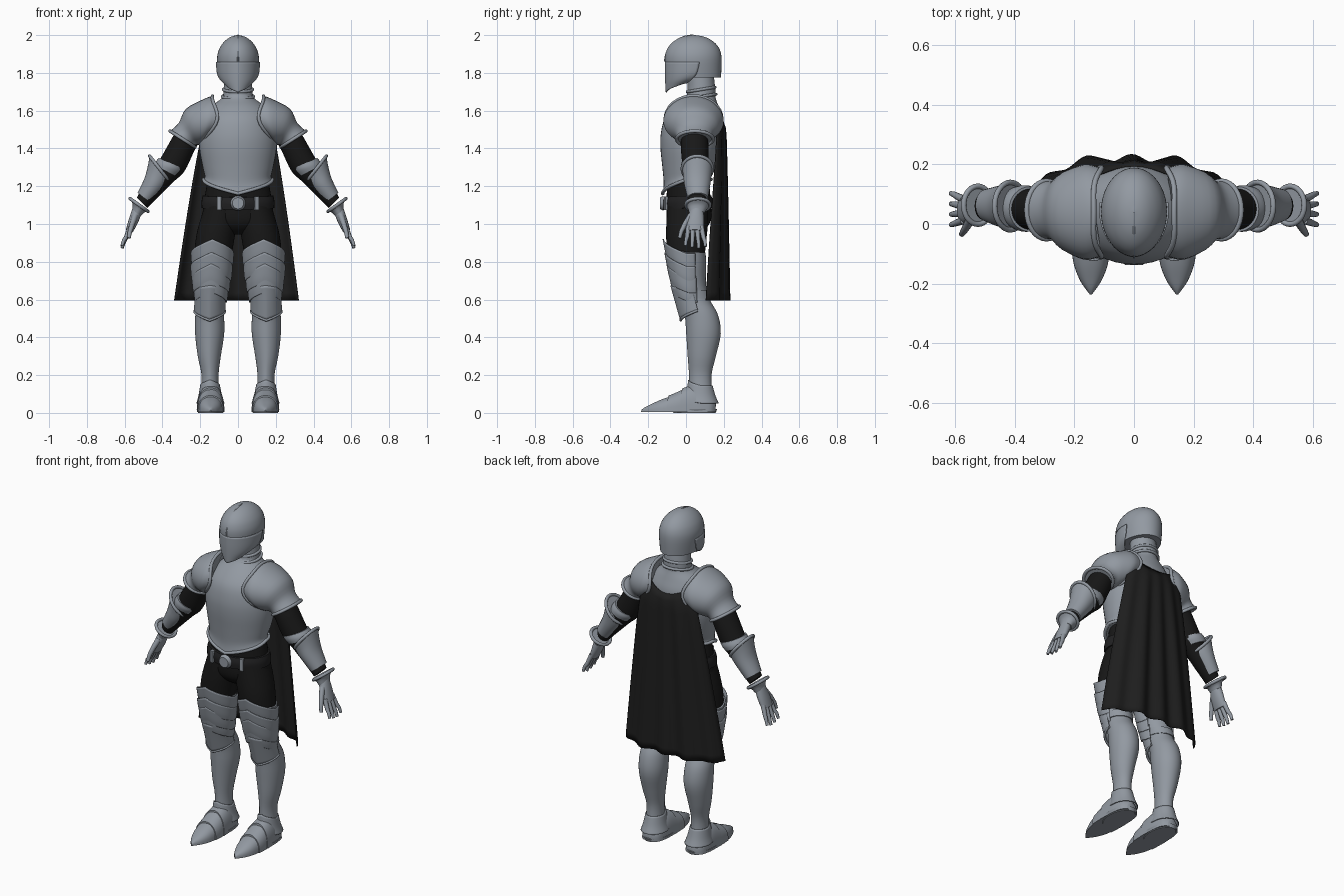
import bpy, bmesh
from math import sin, cos, pi, radians
from mathutils import Vector, Matrix

cube = bpy.data.objects.get("Cube")
if cube:
    bpy.data.objects.remove(cube, do_unlink=True)


def material(name, col, rough):
    m = bpy.data.materials.new(name)
    m.use_nodes = True
    m.diffuse_color = (*col, 1)
    b = next(n for n in m.node_tree.nodes if n.type == 'BSDF_PRINCIPLED')
    b.inputs["Base Color"].default_value = (*col, 1)
    b.inputs["Roughness"].default_value = rough
    return m


STEEL = material("steel", (0.29, 0.32, 0.36), 0.5)
CLOTH = material("black cloth", (0.009, 0.009, 0.009), 0.9)
CAPE = material("cape cloth", (0.013, 0.013, 0.013), 0.9)
LEATHER = material("dark leather", (0.015, 0.015, 0.016), 0.7)


def finish(name, mesh, mat, mirror=False, thick=0):
    mesh.materials.clear()
    mesh.materials.append(mat)
    ob = bpy.data.objects.new(name, mesh)
    bpy.context.scene.collection.objects.link(ob)
    bpy.ops.object.select_all(action='DESELECT')
    ob.select_set(True)
    bpy.context.view_layer.objects.active = ob
    bpy.ops.object.shade_smooth_by_angle(angle=radians(45))
    if thick:
        s = ob.modifiers.new("thickness", 'SOLIDIFY')
        s.thickness, s.offset = thick, 0
    if mirror:
        ob.modifiers.new("mirror", 'MIRROR')
    return ob


def loft(name, rings, mat, closed=True, cap=True, **kw):
    """Skin a list of point rings."""
    bm = bmesh.new()
    vs = [[bm.verts.new(p) for p in r] for r in rings]
    n = len(vs[0])
    for a, b in zip(vs, vs[1:]):
        for i in range(n if closed else n - 1):
            j = (i + 1) % n
            bm.faces.new((a[i], a[j], b[j], b[i]))
    if closed and cap:
        bm.faces.new(vs[0])
        bm.faces.new(vs[-1])
    bmesh.ops.recalc_face_normals(bm, faces=bm.faces)
    me = bpy.data.meshes.new(name)
    bm.to_mesh(me)
    bm.free()
    return finish(name, me, mat, **kw)


def tube(name, pts, radius, mat, cyclic=False, taper=1.0, mirror=False):
    """Round bar along a path, turned into a mesh."""
    cu = bpy.data.curves.new(name, 'CURVE')
    cu.dimensions, cu.bevel_depth, cu.bevel_resolution = '3D', radius, 4
    cu.use_fill_caps = True
    sp = cu.splines.new('POLY')
    sp.points.add(len(pts) - 1)
    for i, p in enumerate(pts):
        sp.points[i].co = (*p, 1)
        sp.points[i].radius = 1 + (taper - 1) * i / (len(pts) - 1)
    sp.use_cyclic_u = cyclic
    tmp = bpy.data.objects.new("tmp", cu)
    bpy.context.scene.collection.objects.link(tmp)
    dg = bpy.context.evaluated_depsgraph_get()
    me = bpy.data.meshes.new_from_object(tmp.evaluated_get(dg))
    me.name = name
    bpy.data.objects.remove(tmp, do_unlink=True)
    return finish(name, me, mat, mirror)


def smooth(rows, k=4):
    """Catmull-Rom refinement of profile rows."""
    out = []
    for i in range(len(rows) - 1):
        p0, p1, p2 = rows[max(i - 1, 0)], rows[i], rows[i + 1]
        p3 = rows[min(i + 2, len(rows) - 1)]
        for t in (j / k for j in range(k)):
            out.append(tuple(b + .5 * t * (c - a + t * (2 * a - 5 * b + 4 * c - d + t * (3 * (b - c) + d - a)))
                             for a, b, c, d in zip(p0, p1, p2, p3)))
    return out + [rows[-1]]


def angles(arc, n):
    if arc >= pi:
        return [-pi + 2 * pi * i / n for i in range(n)]
    return [-arc + 2 * arc * i / n for i in range(n + 1)]


def upright(name, rows, mat, arc=pi, keel=0, rim=0, n=40, **kw):
    """Rows: z, centre x, centre y, half width, half depth, chevron height at the front."""
    rings = []
    for z, cx, cy, rx, ry, vee in smooth(rows):
        ring = []
        for a in angles(arc, n):
            tri = max(0, 1 - abs(a) / (pi / 2))
            ring.append(Vector((cx + rx * sin(a), cy - ry * cos(a) - keel * tri ** 2, z + vee * tri)))
        rings.append(ring)
    if rim:
        tube(name + "_rim", rings[-1], rim, mat, arc >= pi, mirror=kw.get("mirror", False))
    return loft(name, rings, mat, arc >= pi, **kw)


def limb(name, rows, mat, rims=(), bow=0, n=32):
    """Rows: outer x, outer z, inner x, inner z, centre y, half depth; bow pulls the first ring inwards."""
    fine = smooth(rows)
    rings = []
    for k, (xo, zo, xi, zi, cy, ry) in enumerate(fine):
        pull = bow * (1 - k / (len(fine) - 1)) ** 3
        rings.append([Vector(((xo + xi) / 2 + (xo - xi) / 2 * cos(a) - pull * sin(a) ** 4, cy + ry * sin(a),
                              (zo + zi) / 2 + (zo - zi) / 2 * cos(a))) for a in angles(pi, n)])
    for i in rims:
        tube(name + "_rim", rings[i], .009, mat, True, mirror=True)
    return loft(name, rings, mat, mirror=True)


# Helmet
upright("helmet", [(1.775, 0, .045, .102, .14, 0), (1.87, 0, .042, .111, .147, 0), (1.92, 0, .042, .102, .138, 0),
                   (1.955, 0, .042, .082, .115, 0), (1.98, 0, .042, .056, .081, 0),
                   (1.994, 0, .042, .03, .044, 0), (2.0, 0, .042, .003, .004, 0)], STEEL, keel=.006)
upright("visor", [(1.858, 0, .046, .114, .145, 0), (1.80, 0, .034, .109, .133, 0),
                  (1.768, 0, .012, .094, .109, -.022), (1.745, 0, -.012, .066, .082, -.048)],
        STEEL, arc=1.75, keel=.01, thick=.006)
tube("crest", [(0, .042 - .151 * cos(a) - .003, 1.86 + .139 * sin(a)) for a in angles(pi / 4, 16)
               for a in [a + pi / 4]], .004, STEEL)

# Neck and gorget
upright("neck", [(1.60, 0, .075, .09, .085, 0), (1.66, 0, .078, .08, .078, 0), (1.715, 0, .082, .076, .073, 0),
                 (1.80, 0, .075, .07, .07, 0)], STEEL)
for z, r in ((1.712, .077), (1.675, .083)):
    tube("collar_ring", [(r * sin(a), .08 - r * .95 * cos(a), z - .012 * cos(a)) for a in angles(pi, 40)],
         .008, STEEL, True)

# Breastplate and backplate
upright("breastplate", [(1.70, 0, .08, .07, .068, 0), (1.665, 0, .075, .087, .082, 0), (1.62, 0, .055, .145, .118, 0),
                        (1.56, 0, .04, .188, .152, 0), (1.48, 0, .03, .205, .163, 0), (1.40, 0, .025, .205, .16, 0),
                        (1.30, 0, .015, .187, .14, 0), (1.255, 0, .007, .176, .125, -.04),
                        (1.236, 0, .005, .182, .128, -.075)], STEEL, rim=.009)

# Hips, thighs and belt
upright("hips", [(1.24, 0, .01, .16, .11, 0), (1.1, 0, .015, .182, .118, 0), (1.02, 0, .015, .185, .115, 0),
                 (.975, 0, .015, .13, .09, 0), (.945, 0, .015, .05, .05, 0)], CLOTH)
upright("trouser_leg", [(1.1, .09, .01, .085, .108, 0), (1.0, .106, .006, .1, .11, 0), (.93, .12, .002, .102, .107, 0),
                        (.84, .133, 0, .1, .1, 0)], CLOTH, mirror=True)
upright("belt", [(1.15, 0, .01, .187, .124, -.01), (1.12, 0, .01, .193, .132, -.01), (1.085, 0, .01, .192, .128, -.01)],
        LEATHER)


def solid(name, mat, matrix, disc=False, mirror=False):
    bm = bmesh.new()
    if disc:
        bmesh.ops.create_cone(bm, cap_ends=True, segments=20, radius1=1, radius2=.75, depth=1, matrix=matrix)
    else:
        bmesh.ops.create_cube(bm, size=1, matrix=matrix)
    me = bpy.data.meshes.new(name)
    bm.to_mesh(me)
    bm.free()
    return finish(name, me, mat, mirror)


solid("buckle", STEEL, Matrix.Translation((0, -.128, 1.11)) @ Matrix.Rotation(pi / 2, 4, 'X')
      @ Matrix.Diagonal((.04, .04, .02, 1)), disc=True)
solid("belt_loop", STEEL, Matrix.Translation((.098, -.106, 1.11)) @ Matrix.Rotation(.4, 4, 'Z')
      @ Matrix.Diagonal((.022, .016, .07, 1)), mirror=True)

# Leg armour
upright("leg_armour", [(.85, .135, 0, .104, .104, .04), (.78, .14, .008, .1, .098, 0), (.68, .143, .02, .083, .086, 0),
                       (.6, .147, .046, .071, .08, 0), (.52, .15, .083, .076, .086, 0), (.42, .15, .095, .077, .089, 0),
                       (.3, .152, .086, .061, .072, 0), (.2, .148, .078, .045, .057, 0),
                       (.1, .148, .08, .05, .06, 0)], STEEL, keel=.005, mirror=True)
for z, cx, cy, rx, ry in ((.845, .136, 0, .105, .104), (.775, .14, .004, .102, .099),
                          (.715, .142, .01, .093, .094), (.665, .143, .016, .083, .088)):
    upright("thigh_lame", [(z, cx, cy, rx + .007, ry + .011, .075), (z - .05, cx, cy + .004, rx + .003, ry + .003, .065),
                           (z - .08, cx, cy + .008, rx - .002, ry - .004, .055)],
            STEEL, arc=2.0, keel=.006, thick=.006, mirror=True)
upright("knee_strap", [(.648, .146, .03, .081, .09, 0), (.605, .148, .044, .076, .086, 0)], STEEL, mirror=True)
upright("knee_guard", [(.655, .147, .02, .083, .094, .02), (.6, .149, .036, .079, .086, -.01),
                       (.54, .15, .054, .08, .076, -.05)], STEEL, arc=1.7, keel=.006, rim=.007,
        thick=.006, mirror=True)


# Armoured shoes
def shoe(name, rows):
    """Rows: y, half width, height; arched section on a flat sole."""
    rings = [[Vector((.145 + hw * sin(a), y + .12 * h * (1 - abs(sin(a))), .004 + h * max(0, cos(a)) ** .7))
              for a in angles(pi / 2, 20)] for y, hw, h in smooth(rows)]
    loft(name, rings, STEEL, mirror=True)


shoe("toe_cap", [(-.08, .066, .088), (-.14, .056, .066), (-.19, .036, .042), (-.22, .016, .026), (-.237, .003, .012)])
shoe("instep_plate", [(-.01, .07, .13), (-.055, .071, .108), (-.1, .068, .088)])
shoe("heel_plate", [(.155, .03, .045), (.13, .056, .075), (.08, .068, .125), (.03, .071, .145), (-.03, .073, .128)])
upright("ankle_guard", [(.145, .148, .076, .05, .062, .03), (.09, .147, .08, .06, .074, .02),
                        (.05, .146, .085, .072, .086, .02)], STEEL, thick=.005, cap=False, mirror=True)
upright("sole", [(0, .145, .045, .066, .112, 0), (.02, .145, .045, .074, .12, 0)], STEEL, mirror=True)

# Arms
limb("shoulder_guard", [(.135, 1.678, .185, 1.43, .04, .15), (.18, 1.662, .195, 1.425, .04, .16),
                        (.275, 1.61, .205, 1.42, .043, .132), (.314, 1.535, .218, 1.418, .046, .1),
                        (.36, 1.492, .228, 1.408, .047, .097)], STEEL, rims=(0, -1), bow=.05)
limb("sleeve", [(.31, 1.52, .18, 1.47, .045, .068), (.352, 1.45, .225, 1.4, .045, .073),
                (.412, 1.345, .283, 1.28, .05, .069), (.45, 1.295, .345, 1.22, .055, .06),
                (.535, 1.14, .48, 1.085, .06, .045)], CLOTH)
limb("elbow_band", [(.419, 1.35, .283, 1.29, .05, .075), (.436, 1.33, .295, 1.272, .052, .078),
                    (.447, 1.31, .318, 1.25, .054, .073)], STEEL)
limb("forearm_guard", [(.468, 1.36, .362, 1.225, .06, .08), (.479, 1.3, .378, 1.2, .06, .074),
                       (.496, 1.24, .41, 1.165, .06, .068), (.532, 1.165, .458, 1.112, .063, .054)],
     STEEL, rims=(0,))
limb("glove_cuff", [(.572, 1.135, .477, 1.067, .063, .064), (.558, 1.105, .497, 1.06, .06, .05),
                    (.56, 1.07, .512, 1.045, .057, .04)], STEEL, rims=(0,))
limb("palm", [(.558, 1.085, .508, 1.06, .057, .036), (.578, 1.025, .533, 1.0, .05, .045),
              (.594, .97, .558, .955, .047, .045)], STEEL)
for i in range(4):
    s = i - 1.5
    drop = .01 * abs(s - .2)
    tube("finger", [(.571, .047 + s * .023, .985), (.592, .049 + s * .029, .93),
                    (.605, .05 + s * .033, .897 + drop), (.614, .05 + s * .035, .868 + drop)],
         .0135, STEEL, taper=.6, mirror=True)
tube("thumb", [(.545, .025, 1.045), (.56, -.005, 1.0), (.572, -.025, .96), (.578, -.034, .925)],
     .016, STEEL, taper=.6, mirror=True)

# Cape
folds = []
for j in range(25):
    v = j / 24
    row = []
    for i in range(49):
        u = i / 24 - 1
        top = 1.55 + .065 * u * u
        z = top + (.595 - top) * v
        y = (.208 + .01 * v + .014 * v ** .6 * cos(2 * pi * u / .45) - .115 * v ** .6 * u ** 4
             - .3 * max(0, z - 1.5) - .03 * u * u * (1 - v) ** 6)
        row.append(Vector(((.155 + .173 * v ** .8) * u - .008 * v, y, z)))
    folds.append(row)
loft("cape", folds, CAPE, closed=False, thick=.006)
